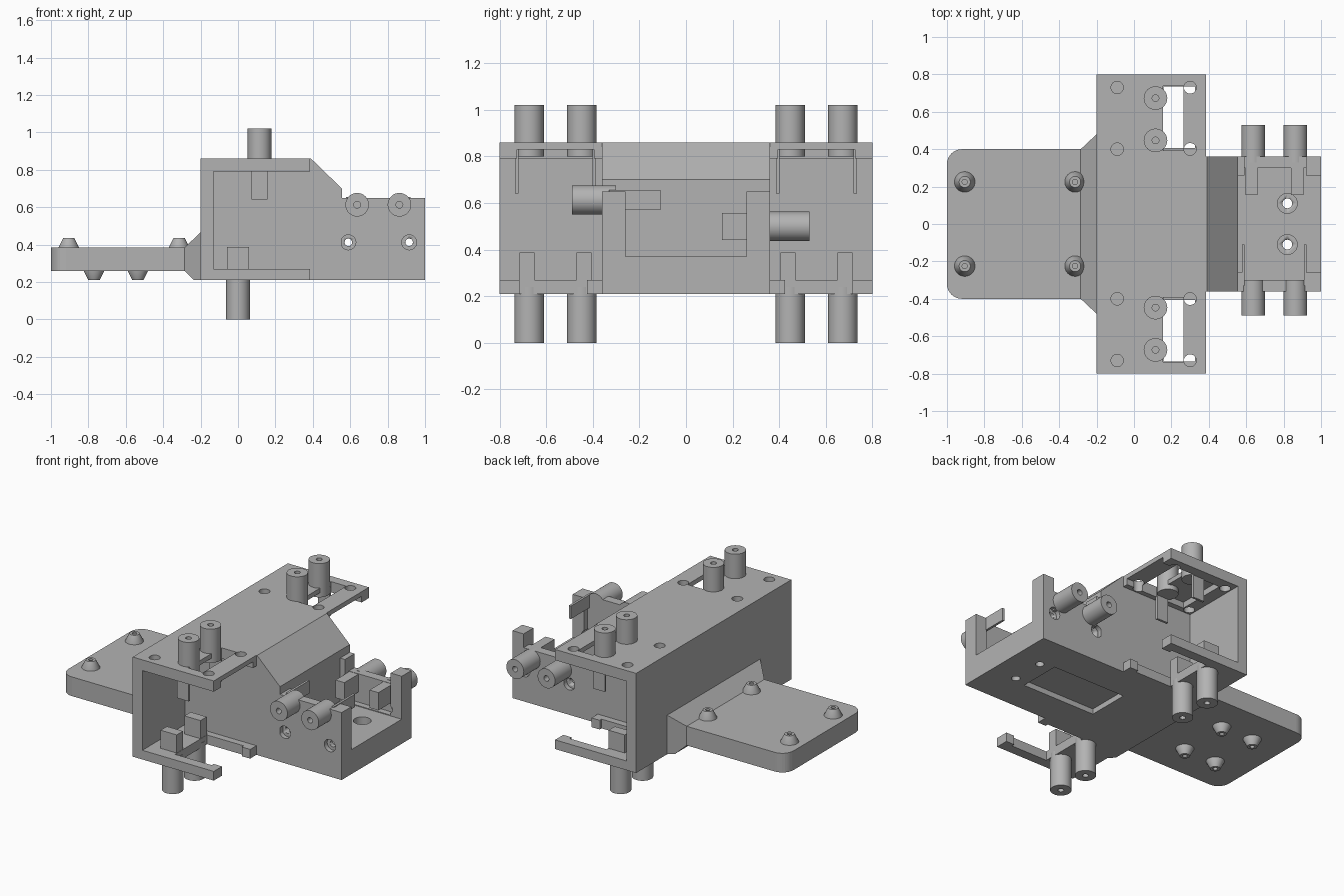
import bpy, bmesh
from math import cos, sin, pi, radians
from mathutils import Matrix, Vector

if "Cube" in bpy.data.objects:
    bpy.data.objects.remove(bpy.data.objects["Cube"])

grey = bpy.data.materials.new("plain_grey")
grey.use_nodes = True
grey.diffuse_color = (0.45, 0.45, 0.45, 1)
grey.node_tree.nodes["Principled BSDF"].inputs["Base Color"].default_value = (0.45, 0.45, 0.45, 1)


def finish(name, bm, matrix=None, smooth=False):
    if matrix:
        bm.transform(matrix)
    bmesh.ops.recalc_face_normals(bm, faces=bm.faces)
    mesh = bpy.data.meshes.new(name)
    bm.to_mesh(mesh)
    bm.free()
    mesh.materials.append(grey)
    ob = bpy.data.objects.new(name, mesh)
    bpy.context.collection.objects.link(ob)
    if smooth:
        bpy.ops.object.select_all(action="DESELECT")
        ob.select_set(True)
        bpy.context.view_layer.objects.active = ob
        bpy.ops.object.shade_smooth_by_angle(angle=radians(35))
    return ob


def box(name, x, y, z, matrix=None):
    """Box from three (low, high) spans."""
    bm = bmesh.new()
    bmesh.ops.create_cube(bm, size=1)
    for v in bm.verts:
        v.co = [s[0] if c < 0 else s[1] for s, c in zip((x, y, z), v.co)]
    return finish(name, bm, matrix)


def prism(name, points, axis, low, high):
    """Closed outline pushed along one axis."""
    bm = bmesh.new()
    at = lambda p: Vector(p[:axis] + (low,) + p[axis:])
    face = bm.faces.new([bm.verts.new(at(p)) for p in points])
    out = bmesh.ops.extrude_face_region(bm, geom=[face])
    step = Vector((0, 0, 0))
    step[axis] = high - low
    bmesh.ops.translate(bm, vec=step, verts=[g for g in out["geom"] if isinstance(g, bmesh.types.BMVert)])
    return finish(name, bm)


def lathe(name, profile, matrix, sides=32):
    """Turned part: (radius, height) profile around local z."""
    bm = bmesh.new()
    rings = [[bm.verts.new((r * cos(2 * pi * i / sides), r * sin(2 * pi * i / sides), h))
              for i in range(sides)] for r, h in profile]
    for a, b in zip(rings, rings[1:]):
        for i in range(sides):
            j = (i + 1) % sides
            bm.faces.new((a[i], a[j], b[j], b[i]))
    bm.faces.new(rings[0])
    bm.faces.new(rings[-1])
    return finish(name, bm, matrix, True)


def rod(r, low, high, matrix):
    return lathe("cutter", [(r, low), (r, high)], matrix)


def cut(ob, *cutters):
    for c in cutters:
        mod = ob.modifiers.new("cut", "BOOLEAN")
        mod.operation, mod.solver, mod.object = "DIFFERENCE", "EXACT", c
        bpy.context.view_layer.update()
        deps = bpy.context.evaluated_depsgraph_get()
        mesh = bpy.data.meshes.new_from_object(ob.evaluated_get(deps))
        ob.modifiers.clear()
        ob.data = mesh
        bpy.data.objects.remove(c)


def frame(origin, u, v, w):
    """u: along the pair, v: toward the open edge, w: outward."""
    return Matrix.Translation(origin) @ Matrix((u, v, w)).transposed().to_4x4()


def pin_pair(name, m, low, high):
    for k, u in enumerate((-0.113, 0.113)):
        lathe(f"{name}_pin_{k + 1}", [(0.063, low), (0.063, high), (0.018, high), (0.018, high - 0.06)],
              m @ Matrix.Translation((u, 0, 0)))


def clip_mount(name, m, high, depth):
    pin_pair(name, m, -0.06, high)
    for s in (-1, 1):
        span = sorted((s * 0.158, s * 0.173))
        box(name + "_flap", span, (-0.042, 0.042), (-depth, -0.03), m)


def post_mount(name, m, low, high, depth):
    pin_pair(name, m, low, high)
    box(name + "_bracket", (-0.16, 0.16), (-0.058, 0.058), (-0.06, -0.005), m)
    for s in (-1, 1):
        span = sorted((s * 0.09, s * 0.155))
        box(name + "_post", span, (-0.058, 0.058), (-depth, -0.05), m)


X, Y, Z = Vector((1, 0, 0)), Vector((0, 1, 0)), Vector((0, 0, 1))
at = lambda x, y, z=0: Matrix.Translation((x, y, z))

# Spine wall and solid core with sloped front
box("spine_wall", (-0.2, -0.13), (-0.8, 0.8), (0.21, 0.86))
core = prism("core_block", [(-0.13, 0.21), (0.555, 0.21), (0.555, 0.7), (0.39, 0.86), (-0.13, 0.86)], 1, -0.36, 0.36)

# Open tray with a U section
tray = prism("tray", [(-0.36, 0.21), (0.36, 0.21), (0.36, 0.65), (0.26, 0.65),
                      (0.26, 0.37), (-0.26, 0.37), (-0.26, 0.65), (-0.36, 0.65)], 0, 0.555, 1)
cut(tray, box("cutter", (0.58, 0.92), (-0.3, -0.2), (0.375, 0.8)),
    box("cutter", (0.59, 0.92), (0.2, 0.5), (0.56, 0.8)),
    box("cutter", (0.59, 0.92), (0.2, 0.3), (0.375, 0.8)))
for y in (-0.11, 0.11):
    cut(tray, rod(0.053, 0.27, 0.5, at(0.82, y)), rod(0.026, 0.1, 0.5, at(0.82, y)))
for x in (0.59, 0.915):
    for s in (-1, 1):
        m = frame((x, s * 0.36, 0.412), X, Z, s * Y)
        cut(tray, rod(0.04, -0.03, 0.1, m), rod(0.02, -0.15, 0.1, m))

# Shallow pocket under core and tray
for ob in (core, tray):
    cut(ob, box("cutter", (0.2, 0.73), (-0.14, 0.14), (0.1, 0.245)))

# Tray mounts
clip_mount("tray_front", frame((0.75, -0.36, 0.613), X, Z, -Y), 0.13, 0.25)
post_mount("tray_back", frame((0.75, 0.36, 0.5), X, Z, Y), -0.03, 0.17, 0.205)

# Side wings: upper shelf, lower fork and their mounts
for s, side in ((-1, "front"), (1, "back")):
    span = lambda a, b: sorted((s * a, s * b))
    shelf = box(side + "_upper_shelf", (-0.13, 0.385), span(0.36, 0.8), (0.79, 0.86))
    cut(shelf, box("cutter", (-0.05, 0.5), span(0.395, 0.725), (0.7, 0.83)),
        box("cutter", (0.155, 0.265), span(0.393, 0.737), (0.7, 1)))
    for x in (-0.09, 0.3):
        for y in (0.4, 0.73):
            cut(shelf, rod(0.033, 0.7, 1, at(x, s * y)))
    fork = box(side + "_lower_fork", (-0.13, 0.385), span(0.36, 0.8), (0.21, 0.27))
    cut(fork, box("cutter", (0.06, 0.5), span(0.405, 0.735), (0.1, 0.4)))
    for a, b in ((0.4, 0.425), (0.715, 0.74)):
        box(side + "_fork_lug", (0.325, 0.385), span(a, b), (0.21, 0.27))
    clip_mount(side + "_upper", frame((0.115, s * 0.56, 0.86), Y, X, Z), 0.16, 0.22)
    post_mount(side + "_lower", frame((0, s * 0.56, 0.21), Y, X, -Z), -0.03, 0.21, 0.178)

# Rear plate with two rounded corners
outline = [(-0.28, -0.4), (-0.28, 0.4)]
for cy, start in ((0.32, pi / 2), (-0.32, pi)):
    for i in range(9):
        a = start + i * pi / 16
        outline.append((-0.92 + 0.08 * cos(a), cy + 0.08 * sin(a)))
prism("rear_plate", outline, 2, 0.26, 0.385)

# Flared collar joining plate and spine
bm = bmesh.new()
rings = []
for x, y, low, high in ((-0.285, 0.4, 0.26, 0.385), (-0.235, 0.447, 0.21, 0.432), (-0.2, 0.48, 0.21, 0.465)):
    rings.append([bm.verts.new(p) for p in ((x, -y, low), (x, y, low), (x, y, high), (x, -y, high))])
for a, b in zip(rings, rings[1:]):
    for i in range(4):
        j = (i + 1) % 4
        bm.faces.new((a[i], a[j], b[j], b[i]))
bm.faces.new(rings[0])
bm.faces.new(rings[-1])
finish("flared_collar", bm)

# Tapered bosses above and below the plate
boss = [(0.055, -0.01), (0.055, 0), (0.03, 0.05), (0.014, 0.05), (0.014, 0.01)]
for s in (-1, 1):
    for x in (-0.905, -0.315):
        lathe("upper_boss", boss, at(x, s * 0.225, 0.385))
    for x in (-0.77, -0.535):
        lathe("lower_boss", boss, frame((x, s * 0.17, 0.26), X, -Y, -Z))
